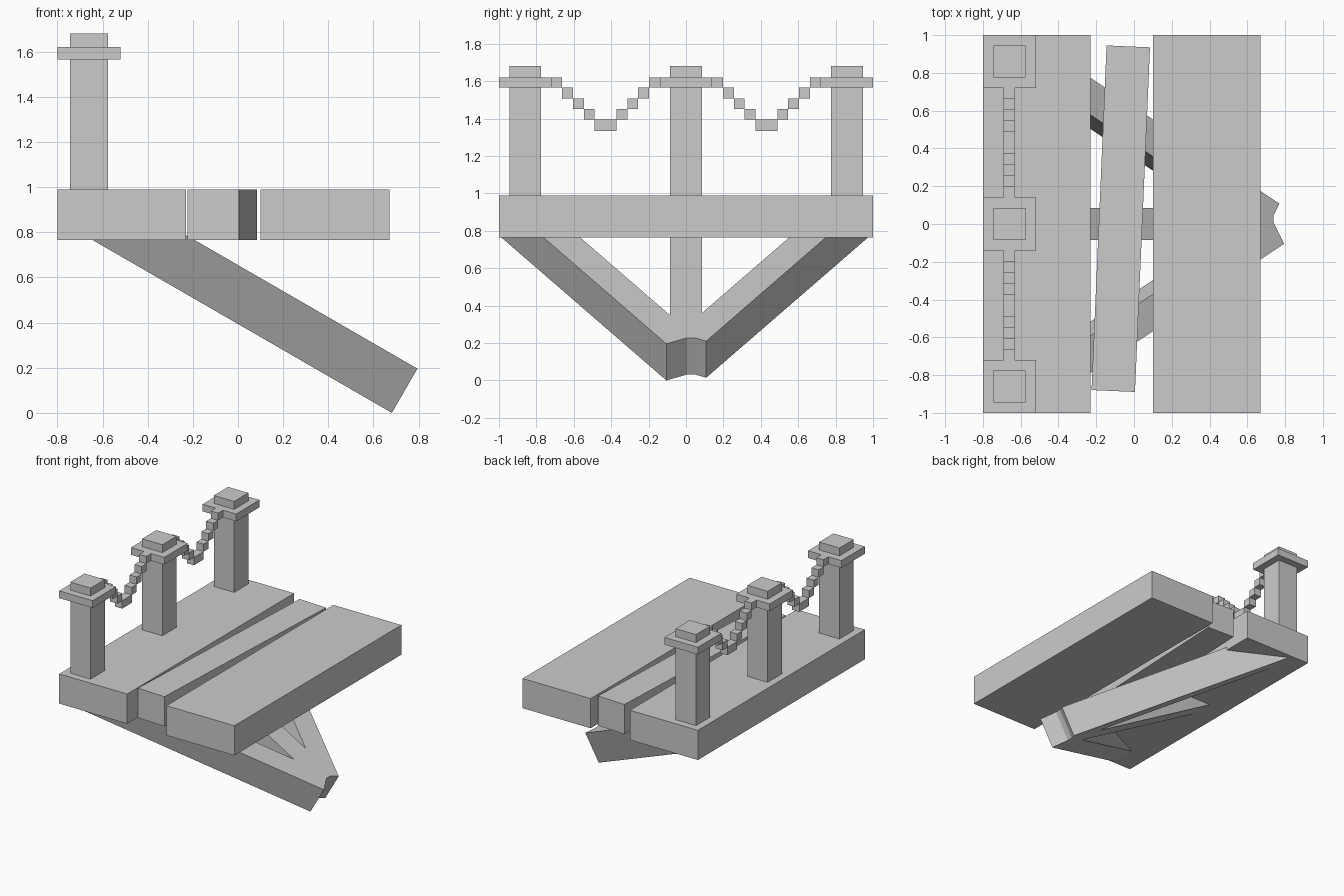
import bpy, bmesh, math
from mathutils import Matrix, Vector

if "Cube" in bpy.data.objects:
    bpy.data.objects.remove(bpy.data.objects["Cube"])


def finish(bm, name):
    bmesh.ops.recalc_face_normals(bm, faces=bm.faces)
    me = bpy.data.meshes.new(name)
    bm.to_mesh(me)
    bm.free()
    ob = bpy.data.objects.new(name, me)
    bpy.context.collection.objects.link(ob)
    return ob


def add_box(bm, x0, x1, y0, y1, z0, z1):
    mat = Matrix.Translation(((x0 + x1) / 2, (y0 + y1) / 2, (z0 + z1) / 2))
    mat = mat @ Matrix.Diagonal((x1 - x0, y1 - y0, z1 - z0, 1))
    bmesh.ops.create_cube(bm, size=1, matrix=mat)


def boxes(name, *dims):
    bm = bmesh.new()
    for d in dims:
        add_box(bm, *d)
    return finish(bm, name)


# Deck planks, the middle one laid slightly askew
Z0, Z1 = 0.765, 0.99
boxes("rear_plank", (-0.80, -0.23, -1, 1, Z0, Z1))
boxes("outer_plank", (0.10, 0.67, -1, 1, Z0, Z1))
mid = boxes("crooked_plank", (-0.115, 0.115, -0.913, 0.913, Z0, Z1))
mid.location = (-0.07, 0.028, 0)
mid.rotation_euler.z = math.radians(-2.5)

# Railing posts with a square cap plate
PX = -0.66
for label, y in (("front", -0.86), ("middle", 0.0), ("back", 0.86)):
    boxes(label + "_post",
          (PX - 0.085, PX + 0.085, y - 0.085, y + 0.085, Z1, 1.68))
    boxes(label + "_post_cap",
          (-0.80, -0.52, y - 0.14, y + 0.14, 1.565, 1.62))

# Stepped rope sagging between the posts
for label, yc in (("front", -0.43), ("back", 0.43)):
    steps = [(PX - 0.03, PX + 0.03, yc - 0.058, yc + 0.058, 1.335, 1.395)]
    for i in range(4):
        a, b = 0.058 + 0.058 * i, 0.058 + 0.058 * (i + 1)
        z = 1.395 + 0.0567 * i
        for s in (-1, 1):
            y0, y1 = sorted((yc + s * a, yc + s * b))
            steps.append((PX - 0.03, PX + 0.03, y0, y1, z, min(z + 0.0567, 1.62)))
    boxes(label + "_rope", *steps)

# Three-armed brace: a flat outline (up-slope, sideways), thickened and tilted 30 degrees
outline = [(0, -0.105), (1.535, -0.991), (1.535, -0.795), (0.305, -0.085),
           (1.535, -0.085), (1.535, 0.085), (0.329, 0.085), (1.535, 0.781),
           (1.535, 0.977), (0.029, 0.108), (0.0635, 0.048), (0.0635, 0.005)]
T = 0.226
bm = bmesh.new()
face = bm.faces.new([bm.verts.new((u, y, -T / 2)) for u, y in outline])
ext = bmesh.ops.extrude_face_region(bm, geom=[face])
bmesh.ops.translate(bm, vec=(0, 0, T),
                    verts=[v for v in ext["geom"] if isinstance(v, bmesh.types.BMVert)])
up = Vector((-math.cos(math.pi / 6), 0, 0.5))
side = Vector((0, 1, 0))
frame = Matrix((up, side, up.cross(side))).transposed().to_4x4()
bm.transform(Matrix.Translation((0.738, 0, 0.098)) @ frame)
finish(bm, "under_brace")
